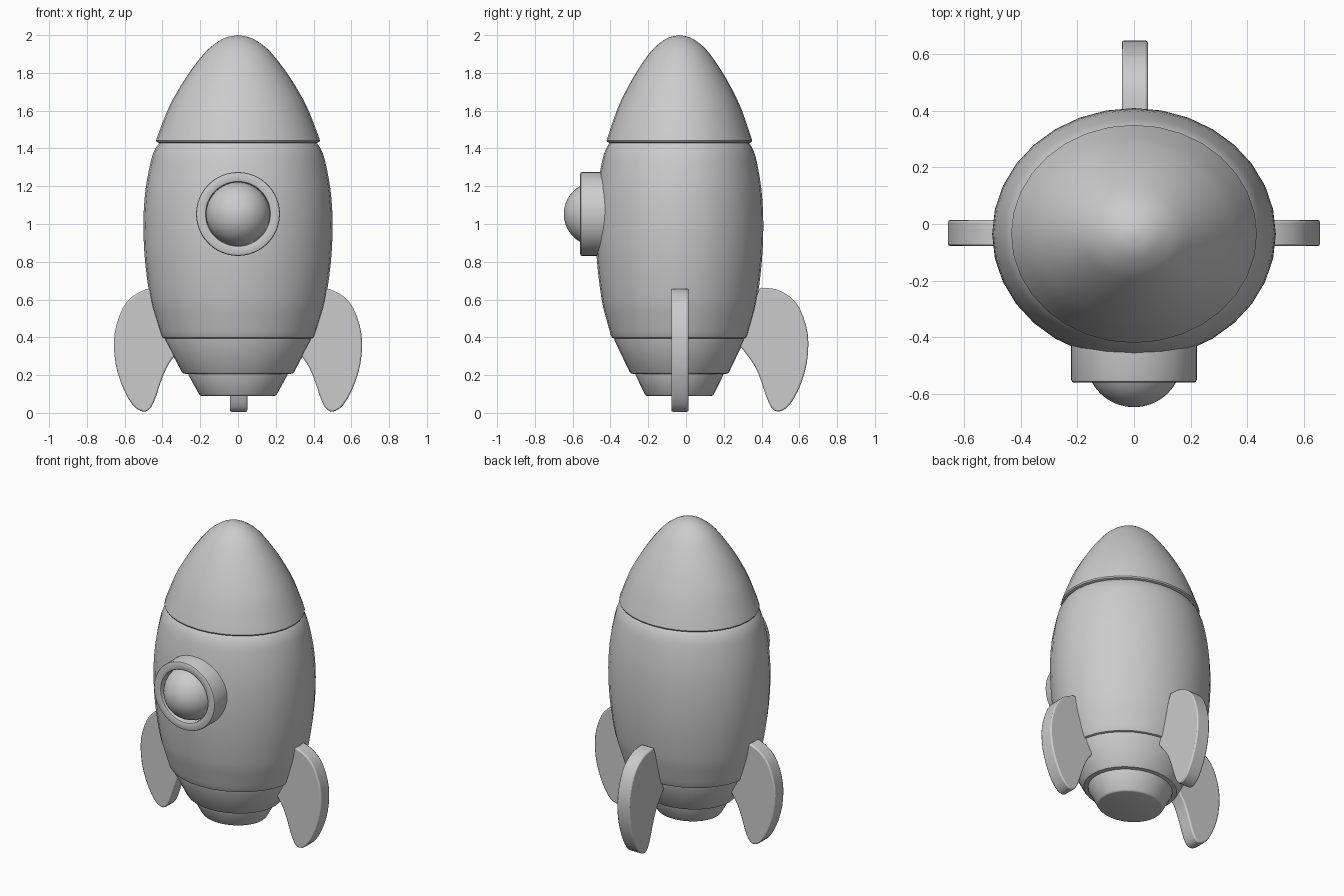
import bpy, bmesh, math
from mathutils import Vector, Matrix

if "Cube" in bpy.data.objects:
    bpy.data.objects.remove(bpy.data.objects["Cube"])

CY = -0.035      # depth of the hull axis
DEPTH = 0.887    # hull is slightly flattened front to back


def finish(name, bm, angle=35):
    bmesh.ops.remove_doubles(bm, verts=bm.verts, dist=1e-5)
    bmesh.ops.recalc_face_normals(bm, faces=bm.faces)
    me = bpy.data.meshes.new(name)
    bm.to_mesh(me)
    bm.free()
    ob = bpy.data.objects.new(name, me)
    bpy.context.collection.objects.link(ob)
    bpy.ops.object.select_all(action='DESELECT')
    ob.select_set(True)
    bpy.context.view_layer.objects.active = ob
    bpy.ops.object.shade_smooth_by_angle(angle=math.radians(angle))
    return ob


def smooth_path(pts, steps):
    """Catmull-Rom curve through the points."""
    p = [Vector(q) for q in pts]
    p = [2 * p[0] - p[1]] + p + [2 * p[-1] - p[-2]]
    out = []
    for a, b, c, d in zip(p, p[1:], p[2:], p[3:]):
        for i in range(steps):
            t = i / steps
            out.append(0.5 * (2 * b + (c - a) * t + (2 * a - 5 * b + 4 * c - d) * t * t
                              + (3 * b - a - 3 * c + d) * t ** 3))
    return [tuple(v) for v in out] + [tuple(p[-2])]


def lathe(name, profile, matrix, closed=False, segments=32):
    """Spin an (r, z) profile around z, then place it with a matrix."""
    bm = bmesh.new()
    vs = [bm.verts.new((r, 0, z)) for r, z in profile]
    es = [bm.edges.new(e) for e in zip(vs, vs[1:])]
    if closed:
        es.append(bm.edges.new((vs[-1], vs[0])))
    bmesh.ops.spin(bm, geom=vs + es, cent=(0, 0, 0), axis=(0, 0, 1),
                   angle=math.tau, steps=segments)
    bmesh.ops.transform(bm, matrix=matrix, verts=bm.verts)
    return finish(name, bm)


hull = Matrix.Translation((0, CY, 0)) @ Matrix.Diagonal((1, DEPTH, 1, 1))

# Nose cone with rolled lower rim
nose = smooth_path([(0.431, 1.452), (0.374, 1.6), (0.322, 1.7), (0.259, 1.8),
                    (0.182, 1.9), (0.128, 1.95), (0.065, 1.987), (0, 2.0)], 3)
lathe("nose_cone", [(0, 1.43), (0.42, 1.43), (0.43, 1.434), (0.434, 1.442)] + nose, hull)

# Barrel body
side = smooth_path([(0.408, 0.408), (0.437, 0.5), (0.464, 0.6), (0.492, 0.8), (0.501, 1.0),
                    (0.490, 1.18), (0.462, 1.33), (0.442, 1.39), (0.420, 1.425)], 3)
lathe("body", [(0, 0.395), (0.393, 0.395), (0.402, 0.398)] + side
      + [(0.40, 1.44), (0, 1.44)], hull)

# Tapered tail and engine nozzle
lathe("tail", [(0, 0.207), (0.28, 0.207), (0.29, 0.209), (0.298, 0.218),
               (0.388, 0.385), (0.39, 0.41), (0, 0.41)], hull)
lathe("nozzle", [(0, 0.09), (0.193, 0.09), (0.2, 0.092), (0.206, 0.099),
                 (0.262, 0.2), (0.264, 0.22), (0, 0.22)], hull)

# Porthole frame and domed glass, facing the front
front = Matrix.Translation((0, 0, 1.053)) @ Matrix.Rotation(math.radians(90), 4, 'X')
lathe("porthole_frame", [(0.165, 0.38), (0.222, 0.38), (0.222, 0.55), (0.219, 0.557),
                         (0.212, 0.56), (0.180, 0.56), (0.172, 0.557), (0.168, 0.549)],
      front, closed=True, segments=48)
bm = bmesh.new()
bmesh.ops.create_uvsphere(bm, u_segments=32, v_segments=20, radius=0.17,
                          matrix=front @ Matrix.Translation((0, 0, 0.477)))
finish("porthole_glass", bm)

# Three fins from one outline: outer sweep, then the concave inner edge
outer = smooth_path([(0.40, 0.663), (0.485, 0.655), (0.56, 0.615), (0.61, 0.555), (0.645, 0.46),
                     (0.657, 0.37), (0.648, 0.26), (0.62, 0.16), (0.58, 0.075), (0.54, 0.025),
                     (0.495, 0.006), (0.46, 0.03), (0.433, 0.09), (0.41, 0.16),
                     (0.38, 0.235), (0.345, 0.29), (0.29, 0.36)], 2)


def fin(name, matrix, thick=0.092):
    bm = bmesh.new()
    face = bm.faces.new([bm.verts.new((x, -thick / 2, z)) for x, z in outer])
    ext = bmesh.ops.extrude_face_region(bm, geom=[face])
    bmesh.ops.translate(bm, vec=(0, thick, 0),
                        verts=[g for g in ext["geom"] if isinstance(g, bmesh.types.BMVert)])
    bmesh.ops.transform(bm, matrix=matrix, verts=bm.verts)
    ob = finish(name, bm, 40)
    bev = ob.modifiers.new("soft_edge", 'BEVEL')
    bev.width, bev.segments = 0.008, 2
    bev.limit_method, bev.angle_limit = 'ANGLE', math.radians(50)


for name, angle, place in (("right_fin", 0, (0, CY + 0.003, 0)),
                           ("back_fin", 90, (0.003, -0.009, 0)),
                           ("left_fin", 180, (0, CY + 0.003, 0))):
    fin(name, Matrix.Translation(place) @ Matrix.Rotation(math.radians(angle), 4, 'Z'))
